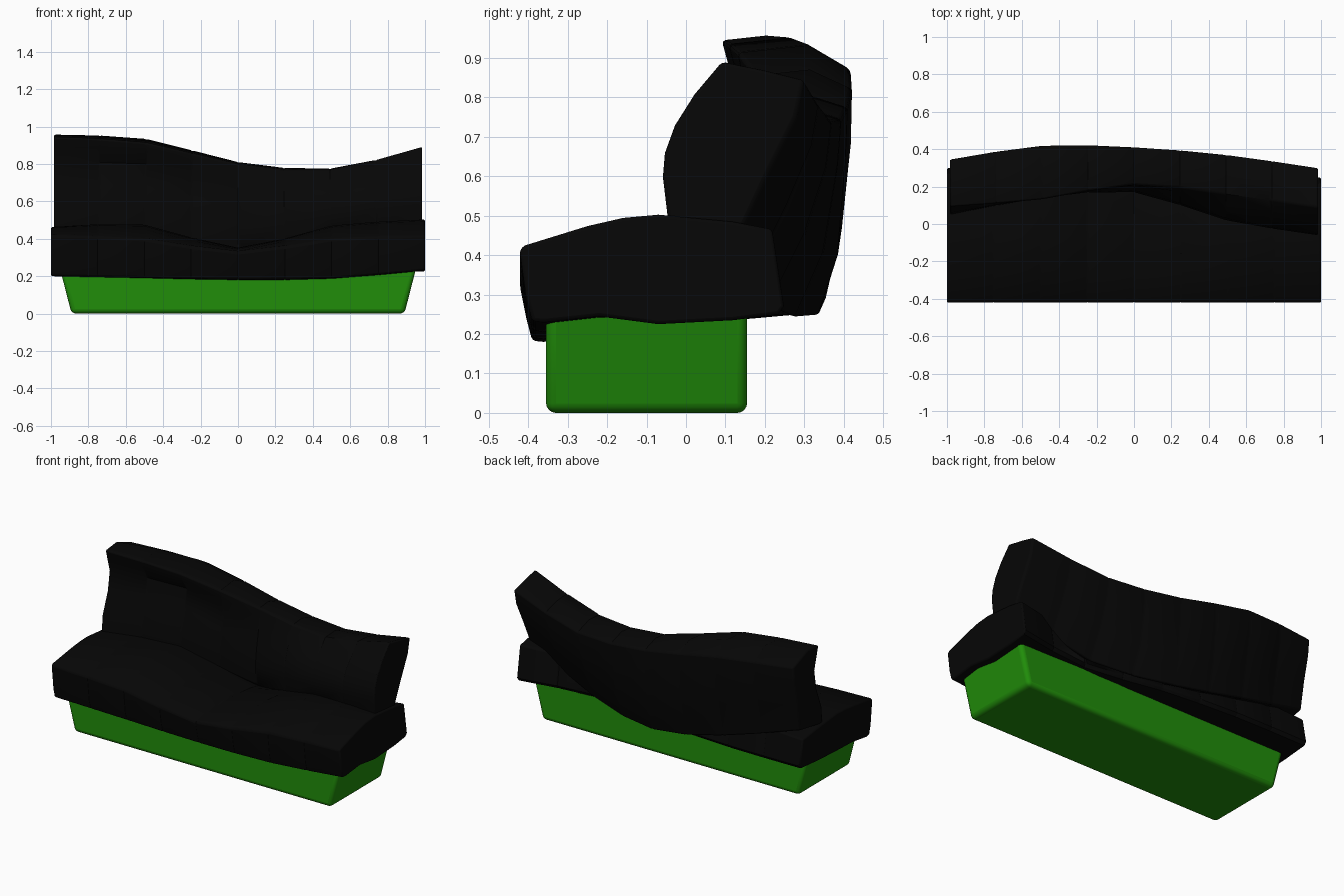
import bpy, bmesh
from mathutils import Vector

if "Cube" in bpy.data.objects:
    bpy.data.objects.remove(bpy.data.objects["Cube"])


def material(name, rgb):
    m = bpy.data.materials.new(name)
    m.diffuse_color = (*rgb, 1)
    m.use_nodes = True
    m.node_tree.nodes["Principled BSDF"].inputs["Base Color"].default_value = m.diffuse_color
    return m


black = material("black_fabric", (0.002, 0.002, 0.002))
green = material("green_base", (0.015, 0.27, 0.003))


def finish(name, bm, mat, bevel, segments):
    bmesh.ops.recalc_face_normals(bm, faces=bm.faces)
    me = bpy.data.meshes.new(name)
    bm.to_mesh(me)
    bm.free()
    ob = bpy.data.objects.new(name, me)
    bpy.context.collection.objects.link(ob)
    me.materials.append(mat)
    mod = ob.modifiers.new("soft_edges", 'BEVEL')
    mod.width, mod.segments = bevel, segments
    mod.limit_method, mod.angle_limit = 'ANGLE', 0.87
    bpy.ops.object.select_all(action='DESELECT')
    ob.select_set(True)
    bpy.context.view_layer.objects.active = ob
    bpy.ops.object.shade_smooth_by_angle(angle=0.6)
    return ob


def stations(keys):
    """Five key profiles -> nine, with smooth in-between profiles."""
    keys = [[Vector(p) for p in k] for k in keys]
    out = []
    for i, key in enumerate(keys):
        out.append(key)
        if i + 1 < len(keys):
            nxt = keys[i + 1]
            mid = []
            for j in range(len(key)):
                a, b = key[j], nxt[j]
                p = keys[i - 1][j] if i > 0 else 2 * a - b
                q = keys[i + 2][j] if i + 2 < len(keys) else 2 * b - a
                mid.append((9 * (a + b) - p - q) / 16)
            out.append(mid)
    return out


def shrink(profile, d):
    c = sum(profile, Vector((0, 0))) / len(profile)
    return [p + (c - p).normalized() * d for p in profile]


def loft(name, keys, half):
    """Skin y-z profiles along x, with a fine seam groove at each station."""
    profs = stations(keys)
    n = len(profs) - 1
    rings = []
    for i, prof in enumerate(profs):
        x = -half + 2 * half * i / n
        if 0 < i < n:
            for dx, other in ((-0.008, profs[i - 1]), (0, None), (0.008, profs[i + 1])):
                if other is None:
                    rings.append((x, shrink(prof, 0.003)))
                else:
                    t = 0.008 / (2 * half / n)
                    rings.append((x + dx, [a.lerp(b, t) for a, b in zip(prof, other)]))
        else:
            rings.append((x, prof))
    bm = bmesh.new()
    loops = [[bm.verts.new((x, p.x, p.y)) for p in prof] for x, prof in rings]
    for a, b in zip(loops, loops[1:]):
        for j in range(len(a)):
            k = (j + 1) % len(a)
            bm.faces.new((a[j], a[k], b[k], b[j]))
    bm.faces.new(loops[0])
    bm.faces.new(loops[-1])
    return finish(name, bm, black, 0.01, 2)


# Base: block whose ends flare outward towards the top
bm = bmesh.new()
bmesh.ops.create_cube(bm, size=1)
for v in bm.verts:
    top = v.co.z > 0
    v.co = ((1 if v.co.x > 0 else -1) * (0.958 if top else 0.89),
            0.155 if v.co.y > 0 else -0.355, 0.265 if top else 0)
finish("base", bm, green, 0.025, 4)


# Seat: front edge height, crest height, front lower edge, rear depth
def seat_profile(front, crest, low, rear):
    return [(-0.422, front - 0.006), (-0.408, front + 0.005),
            (-0.25, front + 0.65 * (crest - front)),
            (-0.16, front + 0.9 * (crest - front)),
            (-0.07, crest), (0.12, crest - 0.018), (rear - 0.03, crest - 0.037),
            (rear, 0.27), (rear - 0.015, 0.25), (0.12, 0.235), (-0.07, 0.225),
            (-0.22, max(low + 0.015, 0.22)), (-0.36, low), (-0.39, low + 0.003),
            (-0.405, low + 0.06)]


loft("seat", [seat_profile(*p) for p in (
    (0.42, 0.463, 0.20, 0.30), (0.40, 0.475, 0.19, 0.30), (0.33, 0.352, 0.18, 0.26),
    (0.40, 0.47, 0.187, 0.18), (0.42, 0.503, 0.23, 0.25))], 1.0)

# Backrest: twisting wave from tall left end to forward-leaning right end
loft("backrest", [
    [(.05, .44), (.06, .55), (.11, .68), (.13, .80), (.105, .89), (.09, .945),
     (.20, .957), (.345, .90), (.335, .80), (.30, .65), (.27, .48)],
    [(.14, .42), (.14, .55), (.18, .68), (.19, .80), (.14, .87), (.13, .915),
     (.31, .934), (.418, .87), (.415, .72), (.385, .56), (.345, .34)],
    [(.18, .33), (.17, .45), (.18, .55), (.20, .66), (.205, .74), (.21, .80),
     (.30, .81), (.41, .775), (.405, .65), (.385, .40), (.335, .245)],
    [(.05, .42), (.02, .52), (.03, .60), (.07, .67), (.12, .72), (.16, .77),
     (.26, .775), (.37, .74), (.355, .62), (.30, .45), (.21, .27)],
    [(-.045, .47), (-.06, .60), (-.055, .66), (-.03, .73), (.02, .81), (.09, .893),
     (.20, .87), (.30, .845), (.28, .75), (.21, .61), (.14, .46)],
], 0.985)
